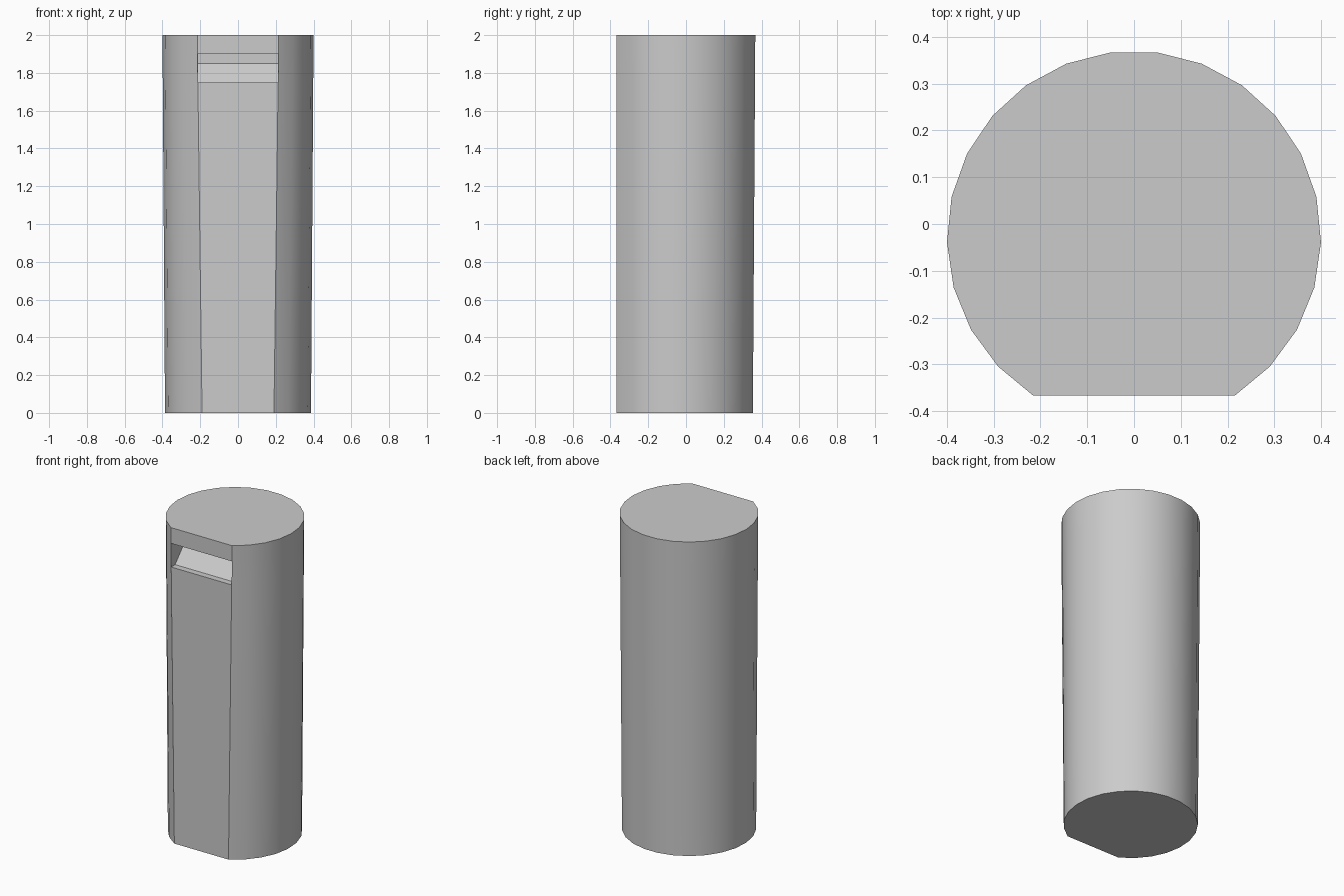
import bpy
import bmesh
import math

cube = bpy.data.objects.get("Cube")
if cube:
    bpy.data.objects.remove(cube)

CENTRE_Y, FRONT_Y = -0.03, -0.367
HALF = 11          # outline points on each side
START = math.radians(7.2)


def outline(z):
    """Round outline cut off by a flat front, slightly wider at the top."""
    r = 0.387 + 0.0065 * z
    end = math.acos((FRONT_Y - CENTRE_Y) / r)
    angles = [START + (end - START) * i / (HALF - 1) for i in range(HALF)]
    left = [(r * math.sin(a), CENTRE_Y + r * math.cos(a), z) for a in angles]
    right = [(-x, y, z) for x, y, z in left]
    return right[::-1] + left      # runs from front right round the back to front left


bm = bmesh.new()

# Body: stacked outlines, with the front left open at the slot
heights = [0, 1.75, 1.9, 2]
rings = [[bm.verts.new(p) for p in outline(z)] for z in heights]
for level, (low, high) in enumerate(zip(rings, rings[1:])):
    for i in range(len(low) - 1):
        bm.faces.new((low[i], low[i + 1], high[i + 1], high[i]))
    if level != 1:
        bm.faces.new((low[-1], low[0], high[0], high[-1]))
bm.faces.new(rings[0])
bm.faces.new(rings[-1])

# Slot: short ledge, sloped face, back wall and ceiling between two end walls
inner = [(0.04, 1.75), (0.13, 1.85), (0.13, 1.9)]


def slot_end(index):
    low, high = rings[1][index], rings[2][index]
    return [low] + [bm.verts.new((low.co.x, FRONT_Y + d, z)) for d, z in inner] + [high]


right_end, left_end = slot_end(0), slot_end(-1)
for i in range(len(right_end) - 1):
    bm.faces.new((right_end[i], right_end[i + 1], left_end[i + 1], left_end[i]))
bm.faces.new(right_end)
bm.faces.new(left_end)
bmesh.ops.recalc_face_normals(bm, faces=bm.faces)

mesh = bpy.data.meshes.new("slotted_column")
bm.to_mesh(mesh)
bm.free()
column = bpy.data.objects.new("slotted_column", mesh)
bpy.context.collection.objects.link(column)

# Plain grey
grey = bpy.data.materials.new("plain_grey")
grey.use_nodes = True
colour = (0.6, 0.6, 0.6, 1)
grey.diffuse_color = colour
grey.node_tree.nodes["Principled BSDF"].inputs["Base Color"].default_value = colour
mesh.materials.append(grey)

bpy.context.view_layer.objects.active = column
column.select_set(True)
bpy.ops.object.shade_smooth_by_angle(angle=math.radians(30))
